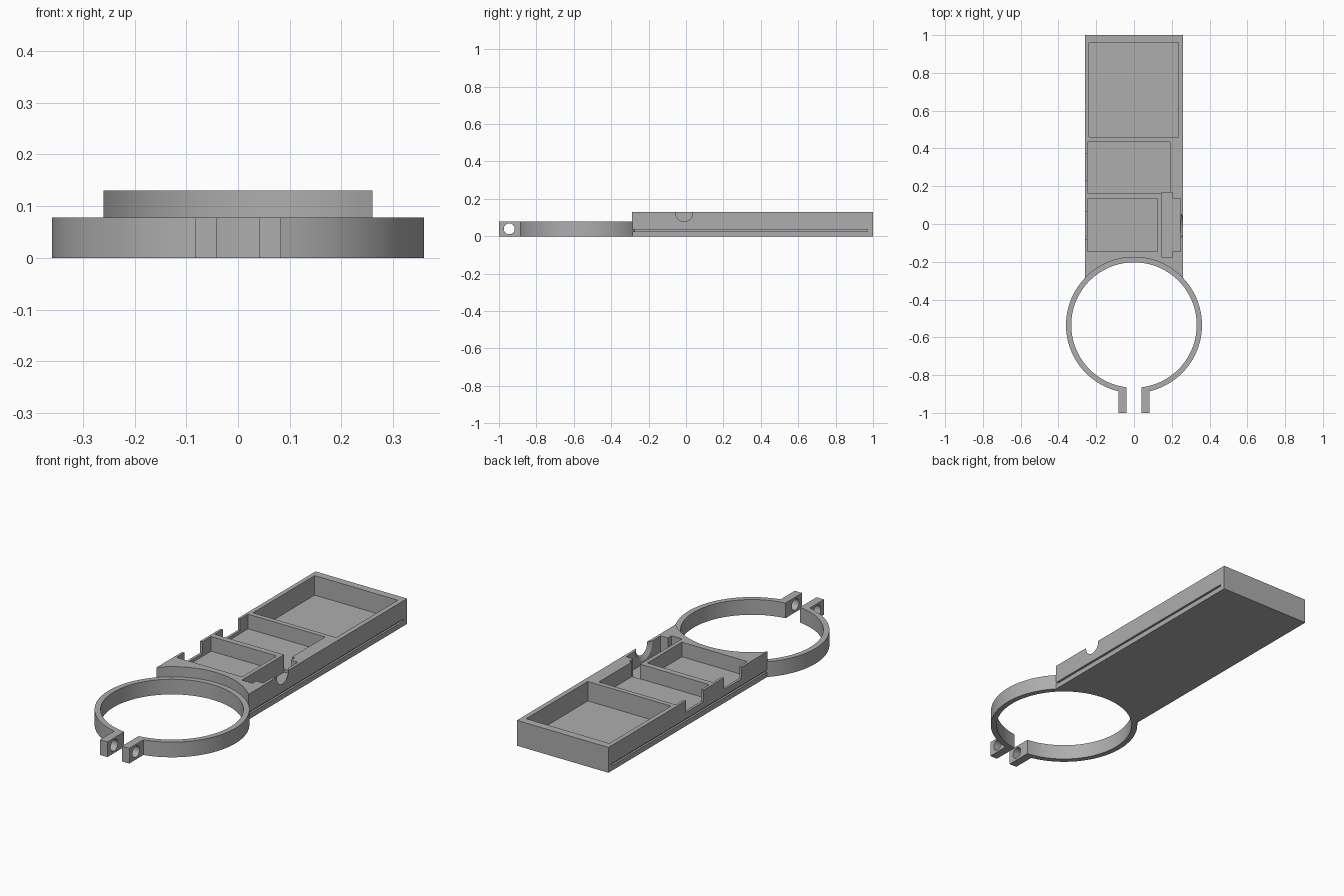
import bpy, bmesh, math
from mathutils import Matrix

cube = bpy.data.objects.get("Cube")
if cube:
    bpy.data.objects.remove(cube, do_unlink=True)

grey = bpy.data.materials.new("matte grey")
grey.use_nodes = True
COLOUR = (0.42, 0.42, 0.42, 1)
grey.diffuse_color = COLOUR
grey.node_tree.nodes["Principled BSDF"].inputs["Base Color"].default_value = COLOUR

RING_Y, R_OUT, R_IN = -0.535, 0.36, 0.332
RING_H, BODY_H, HALF_W = 0.078, 0.13, 0.26


def make(name, bm):
    bmesh.ops.recalc_face_normals(bm, faces=bm.faces)
    mesh = bpy.data.meshes.new(name)
    bm.to_mesh(mesh)
    bm.free()
    mesh.materials.append(grey)
    obj = bpy.data.objects.new(name, mesh)
    bpy.context.collection.objects.link(obj)
    return obj


def box(name, x0, x1, y0, y1, z0, z1):
    bm = bmesh.new()
    bmesh.ops.create_cube(bm, size=1)
    for v in bm.verts:
        v.co = (x1 if v.co.x > 0 else x0, y1 if v.co.y > 0 else y0, z1 if v.co.z > 0 else z0)
    return make(name, bm)


def cone(name, r1, r2, depth, centre, along_x=False, sides=64):
    bm = bmesh.new()
    turn = Matrix.Rotation(math.pi / 2, 4, 'Y') if along_x else Matrix()
    bmesh.ops.create_cone(bm, cap_ends=True, segments=sides, radius1=r1, radius2=r2,
                          depth=depth, matrix=Matrix.Translation(centre) @ turn)
    return make(name, bm)


def cut(target, cutter):
    cutter.hide_render = True
    mod = target.modifiers.new("cut", 'BOOLEAN')
    mod.operation, mod.solver, mod.object = 'DIFFERENCE', 'EXACT', cutter
    bpy.context.view_layer.objects.active = target
    bpy.ops.object.modifier_apply(modifier=mod.name)
    bpy.data.objects.remove(cutter, do_unlink=True)


def smooth(obj):
    bpy.ops.object.select_all(action='DESELECT')
    obj.select_set(True)
    bpy.context.view_layer.objects.active = obj
    bpy.ops.object.shade_smooth_by_angle(angle=math.radians(30))


# Tray body with a concave front that wraps the ring
tray = box("tray_body", -HALF_W, HALF_W, -0.5, 1, 0, BODY_H)
cut(tray, cone("front_cutter", R_OUT - 0.001, R_OUT - 0.001, 1, (0, RING_Y, 0), sides=128))

# Three open compartments: x range, y range, floor height
for x0, x1, y0, y1, floor in (
    (-0.237, 0.235, 0.46, 0.96, 0.03),
    (-0.247, 0.19, 0.165, 0.435, 0.055),
    (-0.247, 0.125, -0.145, 0.135, 0.055),
):
    cut(tray, box("pocket_cutter", x0, x1, y0, y1, floor, 0.2))

# Stepped side cavity that opens into the middle compartment
cut(tray, box("cavity_cutter", 0.145, 0.205, -0.175, 0.167, 0.04, 0.2))
cut(tray, box("cavity_step_cutter", 0.19, 0.245, -0.145, 0.135, 0.04, 0.2))

# Notches in the thin side wall
for y0, y1 in ((0.23, 0.37), (-0.08, 0.065)):
    cut(tray, box("notch_cutter", -0.3, -0.24, y0, y1, 0.07, 0.2))

# Flared half-round opening in the opposite wall
cut(tray, cone("opening_cutter", 0.075, 0.043, 0.022, (0.251, -0.01, 0.125), along_x=True))

# Narrow slide grooves low on both sides
for side in (-1, 1):
    xs = sorted((side * 0.25, side * 0.3))
    cut(tray, box("groove_cutter", xs[0], xs[1], -0.4, 0.97, 0.026, 0.036))
smooth(tray)

# Split clamp ring with two ears, extruded from one outline
EAR_IN, EAR_OUT = 0.041, 0.083


def arc(radius, gap, steps=120):
    a = math.asin(gap / radius)
    start, span = -math.pi / 2 + a, 2 * (math.pi - a)
    return [(radius * math.cos(start + span * i / steps),
             RING_Y + radius * math.sin(start + span * i / steps)) for i in range(steps + 1)]


outline = arc(R_OUT, EAR_OUT) + [(-EAR_OUT, -1), (-EAR_IN, -1)]
outline += arc(R_IN, EAR_IN)[::-1] + [(EAR_IN, -1), (EAR_OUT, -1)]
bm = bmesh.new()
face = bm.faces.new([bm.verts.new((x, y, 0)) for x, y in outline])
result = bmesh.ops.extrude_face_region(bm, geom=[face])
for v in result["geom"]:
    if isinstance(v, bmesh.types.BMVert):
        v.co.z = RING_H
ring = make("clamp_ring", bm)

# Bolt hole through both ears
cut(ring, cone("bolt_cutter", 0.029, 0.029, 0.3, (0, -0.945, 0.04), along_x=True, sides=48))
smooth(ring)
